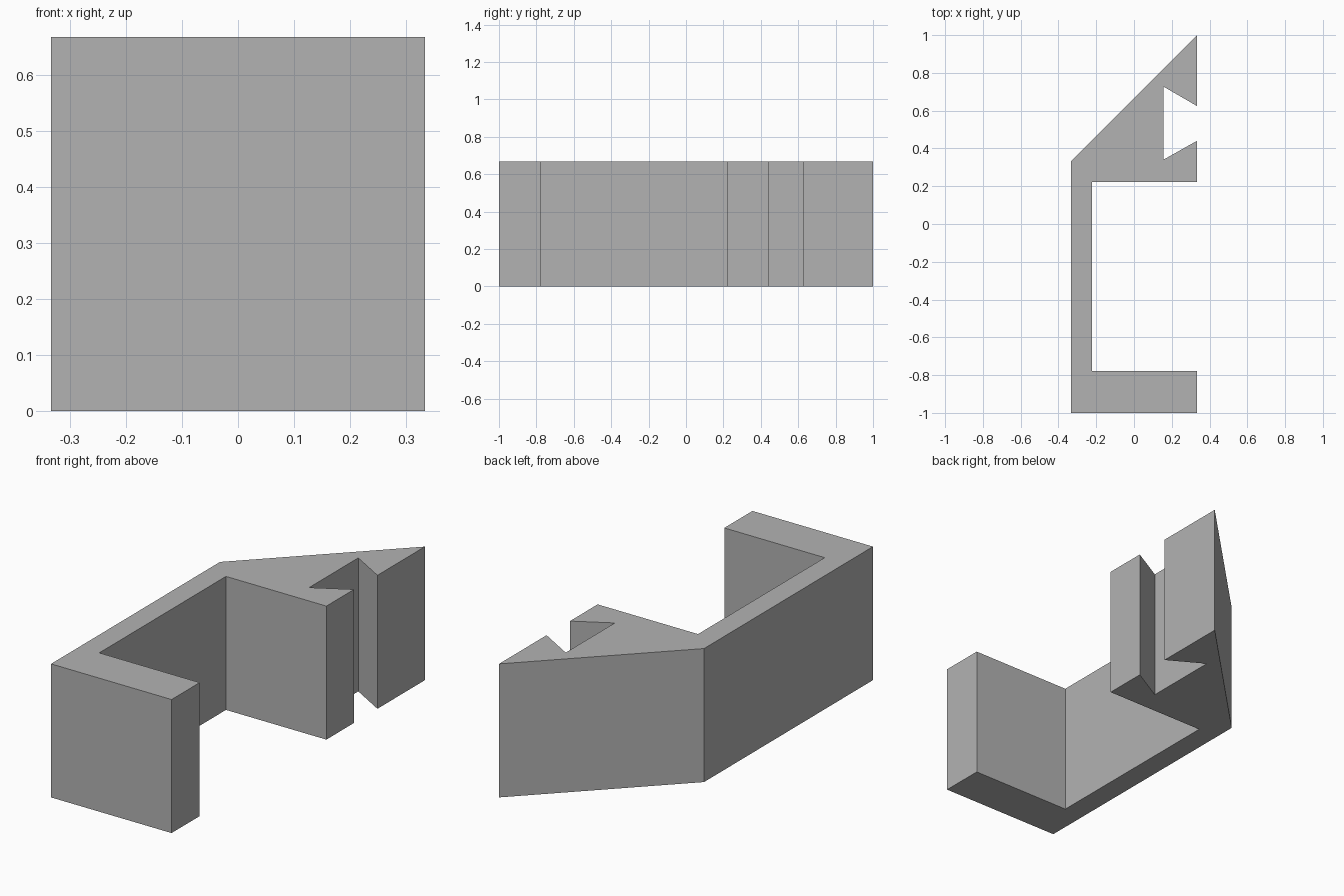
import bpy
import bmesh

HEIGHT = 0.667

cube = bpy.data.objects.get("Cube")
if cube:
    bpy.data.objects.remove(cube, do_unlink=True)

# Plain grey material
grey = bpy.data.materials.new("plain grey")
grey.use_nodes = True
colour = (0.45, 0.45, 0.45, 1)
grey.diffuse_color = colour
grey.node_tree.nodes["Principled BSDF"].inputs["Base Color"].default_value = colour


def extrude_profile(name, outline, height, material):
    """Extrude a counter-clockwise plan outline upwards from the ground."""
    bm = bmesh.new()
    base = bm.faces.new([bm.verts.new((x, y, 0)) for x, y in outline])
    top = bmesh.ops.extrude_face_region(bm, geom=[base], use_keep_orig=True)
    verts = [g for g in top["geom"] if isinstance(g, bmesh.types.BMVert)]
    bmesh.ops.translate(bm, verts=verts, vec=(0, 0, height))
    bmesh.ops.recalc_face_normals(bm, faces=bm.faces)
    mesh = bpy.data.meshes.new(name)
    bm.to_mesh(mesh)
    bm.free()
    mesh.materials.append(material)
    obj = bpy.data.objects.new(name, mesh)
    bpy.context.collection.objects.link(obj)
    return obj


# Clip plan: front arm, thin spine, then a wedge head with a dovetail slot
front_arm = [(-0.333, -1), (0.333, -1), (0.333, -0.778), (-0.222, -0.778)]
head_inner = [(-0.222, 0.222), (0.333, 0.222)]
dovetail = [(0.333, 0.44), (0.155, 0.34), (0.155, 0.728), (0.333, 0.625)]
slope = [(0.333, 1), (-0.333, 0.333)]

extrude_profile("clip_bracket", front_arm + head_inner + dovetail + slope, HEIGHT, grey)
